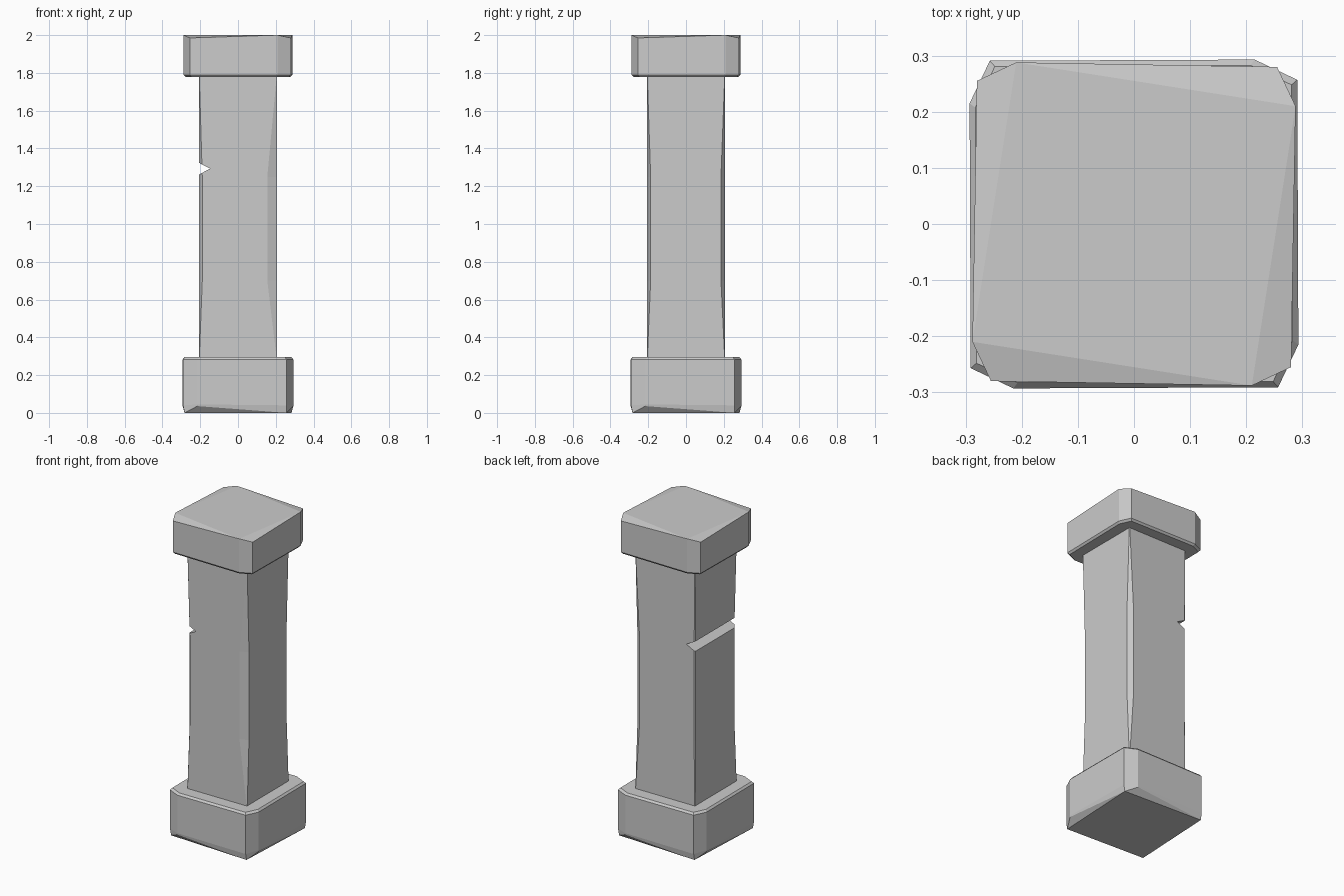
import bpy, bmesh

if "Cube" in bpy.data.objects:
    bpy.data.objects.remove(bpy.data.objects["Cube"])


def loft(name, rings):
    """Skin a stack of equal-length rings and cap both ends."""
    bm = bmesh.new()
    loops = [[bm.verts.new(p) for p in r] for r in rings]
    n = len(loops[0])
    for lo, hi in zip(loops, loops[1:]):
        for i in range(n):
            j = (i + 1) % n
            bm.faces.new((lo[i], lo[j], hi[j], hi[i]))
    return bm, loops


def finish(name, bm):
    bmesh.ops.recalc_face_normals(bm, faces=bm.faces)
    me = bpy.data.meshes.new(name)
    bm.to_mesh(me)
    bm.free()
    ob = bpy.data.objects.new(name, me)
    bpy.context.collection.objects.link(ob)
    return ob


def spin(a, b, s=1.0):
    """Repeat two corner points (x, y, z) four times around the axis."""
    out = []
    for _ in range(4):
        for p in (a, b):
            out.append((p[0] * s, p[1] * s, p[2]))
        a, b = (-a[1], a[0], a[2]), (-b[1], b[0], b[2])
    return out


def cap_flat(bm, ring):
    bm.faces.new(ring)


def cap_chipped(bm, ring, odd):
    """Flat quad on alternate corners, sloping chip triangles on the others."""
    bm.faces.new(ring[1 - odd::2])
    for i in range(odd, 8, 2):
        bm.faces.new((ring[i - 1], ring[i], ring[(i + 1) % 8]))


# Base block: chipped lower edges, small bevel around the top
a, b = (0.291, 0.257), (0.215, 0.293)
bm, L = loft("base", [
    spin((0.283, 0.257, 0.0), (*b, 0.036)),
    spin((*a, 0.04), (*b, 0.045)),
    spin((*a, 0.283), (*b, 0.283)),
    spin((*a, 0.295), (*b, 0.295), 0.965)])
cap_chipped(bm, L[0], 1)
cap_flat(bm, L[-1])
finish("base_block", bm)

# Top block: small bevel underneath, chipped upper edges
a, b = (0.288, 0.21), (0.255, 0.28)
bm, L = loft("cap", [
    spin((*a, 1.778), (*b, 1.778), 0.965),
    spin((*a, 1.79), (*b, 1.79)),
    spin((*a, 2.0), (*b, 1.985))])
cap_flat(bm, L[0])
cap_chipped(bm, L[-1], 1)
finish("top_block", bm)

# Shaft: square column whose corners are worn away in the middle
H = 0.207
# (sign x, sign y, wear in x, wear in y)
CORNERS = [(1, -1, .052, .02), (1, 1, .03, .022),
           (-1, 1, .006, .006), (-1, -1, .018, .025)]


def shaft_ring(z, wear):
    pts = []
    for sx, sy, wx, wy in CORNERS:
        wx, wy = max(wx * wear, .002), max(wy * wear, .002)
        on_y = (sx * (H - wx), sy * H, z)
        on_x = (sx * H, sy * (H - wy), z)
        pts += [on_y, on_x] if sx * sy < 0 else [on_x, on_y]
    return pts


bm, L = loft("shaft", [shaft_ring(z, w) for z, w in
                       ((0.285, 0), (0.7, 1), (1.25, 1), (1.785, 0))])
cap_flat(bm, L[0])
cap_flat(bm, L[-1])
shaft = finish("shaft", bm)

# Wedge-shaped crack cut across the left side
wedge = [(-0.147, 1.293), (-0.267, 1.355), (-0.267, 1.231)]
bm, L = loft("wedge", [[(x, y, z) for x, z in wedge] for y in (-0.3, 0.3)])
cap_flat(bm, L[0])
cap_flat(bm, L[-1])
cutter = finish("crack_cutter", bm)
cutter.hide_render = True
cutter.hide_set(True)
mod = shaft.modifiers.new("crack", 'BOOLEAN')
mod.operation = 'DIFFERENCE'
mod.solver = 'EXACT'
mod.object = cutter
